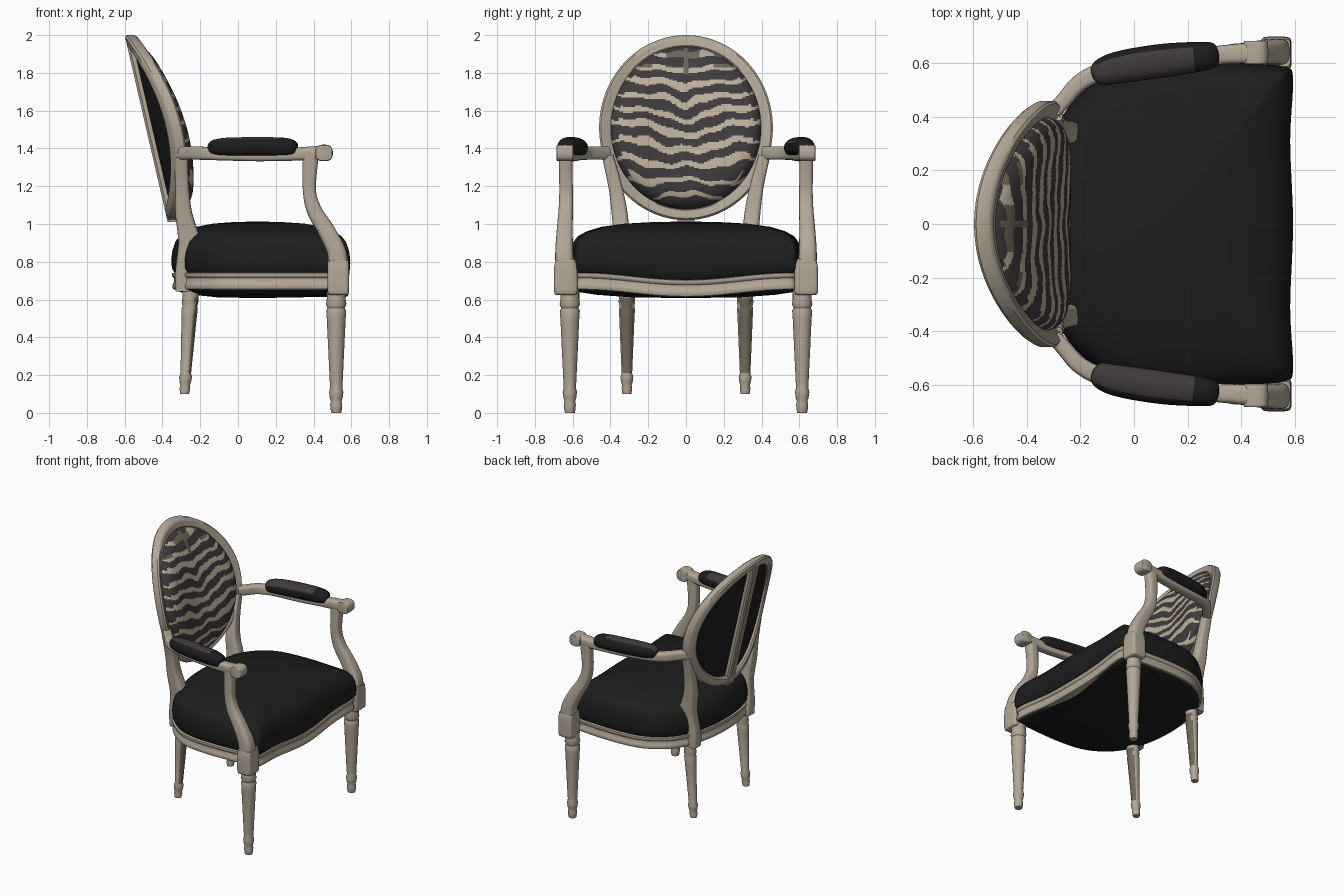
import bpy, bmesh, math
from mathutils import Vector

if "Cube" in bpy.data.objects:
    bpy.data.objects.remove(bpy.data.objects["Cube"])

def mat(name, r, g, b):
    m = bpy.data.materials.new(name)
    m.diffuse_color = (r, g, b, 1)
    m.use_nodes = True
    m.node_tree.nodes["Principled BSDF"].inputs["Base Color"].default_value = m.diffuse_color
    return m

CREAM = mat("cream_wood", 0.45, 0.39, 0.305)
BLACK = mat("black_fabric", 0.012, 0.012, 0.012)
BROWN = mat("dark_brown_fabric", 0.05, 0.042, 0.044)
STRIPE = mat("light_stripe", 0.50, 0.43, 0.32)
OLIVE = mat("olive_brown", 0.16, 0.135, 0.1)

def make(name, verts, faces, mats, rule=None, mirror=False, fix=True, angle=40):
    me = bpy.data.meshes.new(name)
    me.from_pydata([tuple(v) for v in verts], [], faces)
    if fix:
        bm = bmesh.new()
        bm.from_mesh(me)
        bmesh.ops.recalc_face_normals(bm, faces=bm.faces)
        bm.to_mesh(me)
        bm.free()
    for m in mats:
        me.materials.append(m)
    if rule:
        for p in me.polygons:
            p.material_index = rule(p.center, p.normal)
    me.shade_smooth()
    me.set_sharp_from_angle(angle=math.radians(angle))
    ob = bpy.data.objects.new(name, me)
    bpy.context.collection.objects.link(ob)
    if mirror:
        md = ob.modifiers.new("mirror", 'MIRROR')
        md.use_axis = (False, True, False)
        md.use_mirror_merge = False
    return ob

def loft(name, rings, mats, closed=False, **kw):
    n, k = len(rings[0]), len(rings)
    verts = [v for r in rings for v in r]
    faces = [(i * n + j, i * n + (j + 1) % n, (i + 1) % k * n + (j + 1) % n, (i + 1) % k * n + j)
             for i in range(k if closed else k - 1) for j in range(n)]
    if not closed:
        faces += [tuple(range(n)), tuple(range((k - 1) * n, k * n))]
    return make(name, verts, faces, mats, **kw)

def spline(pts, steps=6, closed=False):
    n, out = len(pts), []
    for i in range(n if closed else n - 1):
        q = [pts[(i + d) % n] if closed else pts[min(max(i + d, 0), n - 1)] for d in (-1, 0, 1, 2)]
        for s in range(steps):
            t = s / steps
            out.append([0.5 * (2 * b + (c - a) * t + (2 * a - 5 * b + 4 * c - d) * t * t
                        + (3 * b - a - 3 * c + d) * t ** 3) for a, b, c, d in zip(*q)])
    return out if closed else out + [list(pts[-1])]

def bar(name, pts, mats, ref, e=0.6, n=24, steps=6, **kw):
    """Sweep a rounded section; each point is x, y, z, half width, half height."""
    path = spline(pts, steps)
    pos = [Vector(p[:3]) for p in path]
    rings = []
    for i, p in enumerate(path):
        t = (pos[min(i + 1, len(pos) - 1)] - pos[max(i - 1, 0)]).normalized()
        b = Vector(ref).cross(t).normalized()
        u = t.cross(b)
        ring = []
        for j in range(n):
            a = 2 * math.pi * (j + 0.5) / n
            c, s = math.cos(a), math.sin(a)
            ring.append(pos[i] + b * p[3] * math.copysign(abs(c) ** e, c)
                        + u * p[4] * math.copysign(abs(s) ** e, s))
        rings.append(ring)
    return loft(name, rings, mats, mirror=True, **kw)

def leg(name, x, y, profile, lean=0, rule=None):
    z0 = profile[0][0]
    rings = [[(x + lean * (z - z0) + r * math.cos(a * math.pi / 12), y + r * math.sin(a * math.pi / 12), z)
              for a in range(24)] for z, r in profile]
    loft(name, rings, [CREAM, OLIVE], mirror=True, rule=rule)

X, Z = (1, 0, 0), (0, 0, 1)

# turned legs and square corner blocks; the back legs are stained on their front side
leg("front_legs", 0.52, 0.615, [(0, .026), (.02, .03), (.045, .032), (.06, .028), (.08, .034), (.11, .038),
    (.135, .032), (.16, .034), (.5, .05), (.54, .053), (.555, .046), (.575, .054), (.6, .05), (.66, .05)])
leg("back_legs", -0.283, 0.313, [(.1, .024), (.13, .028), (.145, .025), (.165, .031), (.19, .034),
    (.21, .028), (.5, .04), (.55, .043), (.565, .039), (.585, .044), (.61, .042), (.68, .042)], 0.06,
    lambda c, n: int(n.x > 0.6 and .2 < c.z < .6))
bar("front_corner_blocks", [(.531, .637, .625, .05, .045), (.531, .637, .645, .062, .057),
    (.531, .637, .76, .062, .057), (.53, .64, .81, .052, .055)], [CREAM], X, e=0.3)

# arm supports, arms, scrolls and arm pads
bar("arm_supports", [(.53, .642, .78, .05, .054), (.52, .645, .86, .047, .05), (.465, .642, .97, .042, .045),
    (.405, .637, 1.07, .038, .04), (.378, .635, 1.18, .036, .035), (.385, .638, 1.36, .036, .042)], [CREAM], X)
bar("arms", [(-.30, .42, 1.375, .03, .035), (-.26, .465, 1.375, .03, .035), (-.2, .53, 1.375, .032, .035),
    (-.1, .575, 1.37, .035, .033), (.1, .605, 1.365, .036, .033), (.3, .63, 1.37, .035, .035),
    (.46, .64, 1.378, .04, .038)], [CREAM], Z)
bar("arm_scrolls", [(.455, .598, 1.376, .036, .036), (.455, .606, 1.376, .046, .043),
    (.455, .676, 1.376, .046, .043), (.455, .684, 1.376, .036, .036)], [CREAM], Z, e=.75)
bar("arm_pads", [(-.155, .555, 1.4, .015, .015), (-.135, .562, 1.402, .045, .04), (-.06, .585, 1.407, .06, .05),
    (.1, .61, 1.408, .063, .052), (.24, .625, 1.407, .056, .05), (.3, .632, 1.4, .045, .038),
    (.315, .634, 1.398, .015, .015)], [BLACK, BROWN], Z, e=0.9,
    rule=lambda c, n: int(n.z > 0.3 and n.y < 0.45 and c.x < 0.22))

# seat outline shared by rail, cushion and underside
half = [(.56, 0), (.55, .3), (.56, .52), (.535, .565), (.42, .578), (.2, .588), (0, .57),
        (-.13, .51), (-.235, .40), (-.3, .22), (-.322, 0)]
outline = spline(half + [(x, -y) for x, y in half[-2:0:-1]], 5, True)

def dip(x, y):
    """The front rail sags towards its middle."""
    return 0.038 * math.cos(math.pi / 2 * min(1, abs(y) / .56)) ** 2 * min(1, max(0, (x - .25) / .25))

def seat_rings(levels):
    return [[(.1 + (x - .1) * s, y * (1 + (s - 1) * (.5 if s > 1 else 1)), z - w * dip(x, y))
             for x, y in outline] for s, z, w in levels]

rail_profile = [(-.06, .655), (0, .65), (.02, .655), (.026, .668), (.022, .685), (.017, .693), (.017, .714),
                (.023, .719), (.028, .728), (.026, .74), (0, .745), (-.06, .745)]
rings = []
for i, (x, y) in enumerate(outline):
    a, b = outline[i - 1], outline[(i + 1) % len(outline)]
    nrm = Vector((b[1] - a[1], a[0] - b[0])).normalized()
    rings.append([(x + nrm.x * o, y + nrm.y * o, z - dip(x, y)) for o, z in rail_profile])
loft("seat_rail", rings, [CREAM], closed=True)
loft("seat_cushion", seat_rings([(.97, .72, 1), (1.03, .74, 1), (1.065, .765, .8), (1.075, .81, .4),
    (1.06, .86, .1), (1.025, .905, 0), (.975, .935, 0), (.89, .962, 0), (.76, .985, 0), (.55, 1.002, 0),
    (.3, 1.01, 0), (.05, 1.013, 0)]), [BLACK], angle=70)
loft("seat_underside", seat_rings([(.97, .69, 1), (1.035, .662, 1), (1.02, .65, .9), (.95, .638, .6),
    (.8, .625, .3), (.5, .612, 0), (.05, .608, 0)]), [BLACK], angle=70)

# oval back, leaning backwards and curved around the sitter
CZ = 1.51
def lean(y, z):
    return -.56 + .23 * (2 - z) + .63 * y * y

frame_profile = [(.03, -.03), (.03, .012), (.02, .026), (.002, .03), (-.012, .026), (-.024, .03),
                 (-.036, .024), (-.036, -.025), (-.02, -.04), (.02, -.04)]
rings = []
for i in range(96):
    a = 2 * math.pi * i / 96
    ring = []
    for r, d in frame_profile:
        y, z = (.43 + r) * math.cos(a), CZ + (.46 + r) * math.sin(a)
        ring.append((lean(y, z) + d, y, z))
    rings.append(ring)
loft("back_frame", rings, [CREAM], closed=True)

def oval(name, rows, cols, depth, mats, rule=None, flip=False):
    verts = []
    for i in range(rows + 1):
        v = max(-.9995, min(.9995, math.sin(math.pi * (i / rows - .5))))
        for j in range(cols + 1):
            u = math.sin(math.pi / 2 * (2 * j / cols - 1))
            y, z = u * .4 * math.sqrt(1 - v * v), CZ + .435 * v
            r2 = u * u * (1 - v * v) + v * v
            verts.append((lean(y, z) + depth(r2, v), y, z))
    w = cols + 1
    faces = [(i * w + j, i * w + j + 1, i * w + w + j + 1, i * w + w + j)
             for i in range(rows) for j in range(cols)]
    if flip:
        faces = [f[::-1] for f in faces]
    make(name, verts, faces, mats, rule, fix=False, angle=80)

def zebra(c, n):
    y, z = c.y, c.z
    if abs(y) < .012 and 1.79 < z < 1.93:
        return 2
    if z < 1.13 or z > 1.935:
        return 0
    # chevrons fade to flat bands low down
    bend = .2 * min(1, max(0, (z - 1.2) / .3))
    f = (z - bend * abs(y) + .012 * math.sin(17 * abs(y) + 9 * z) + .006 * math.sin(41 * y + 13 * z)) / .081
    width = .43 + .1 * math.sin(9 * y + 23 * z) - .24 * max(0, 1.32 - z) / .2
    if abs(y) > .36 * math.sqrt(max(0, 1 - ((z - CZ) / .43) ** 2)):
        width -= .25
    if f % 1 > max(width, .14):
        return 0
    return 2 if z > 1.83 and math.sin(25 * y + 2) > -.6 else 1

oval("back_cushion", 160, 130, lambda r, v: .005 + (.138 - .025 * v) * math.sqrt(max(0, 1 - r * r)),
     [BROWN, STRIPE, OLIVE], zebra)
oval("back_rear_panel", 32, 32, lambda r, v: -.008, [BLACK], flip=True)

# upright slat behind the back
rings = []
for i in range(21):
    z = 1.01 + .96 * i / 20
    rings.append([(lean(0, z) + d, y, z) for y, d in ((-.045, .005), (.045, .005), (.045, -.028), (.035, -.04),
                  (.008, -.04), (0, -.03), (-.008, -.04), (-.035, -.04), (-.045, -.028))])
loft("rear_slat", rings, [CREAM])

# back posts joining the oval to the rear legs
bar("back_posts", [(-.28, .318, .645, .045, .05), (-.278, .322, .74, .045, .055), (-.25, .334, .87, .044, .068),
    (-.265, .342, .95, .042, .055), (-.288, .352, 1.06, .042, .044), (-.296, .375, 1.2, .036, .036),
    (-.3, .415, 1.36, .03, .034)], [CREAM], X, e=0.5)
